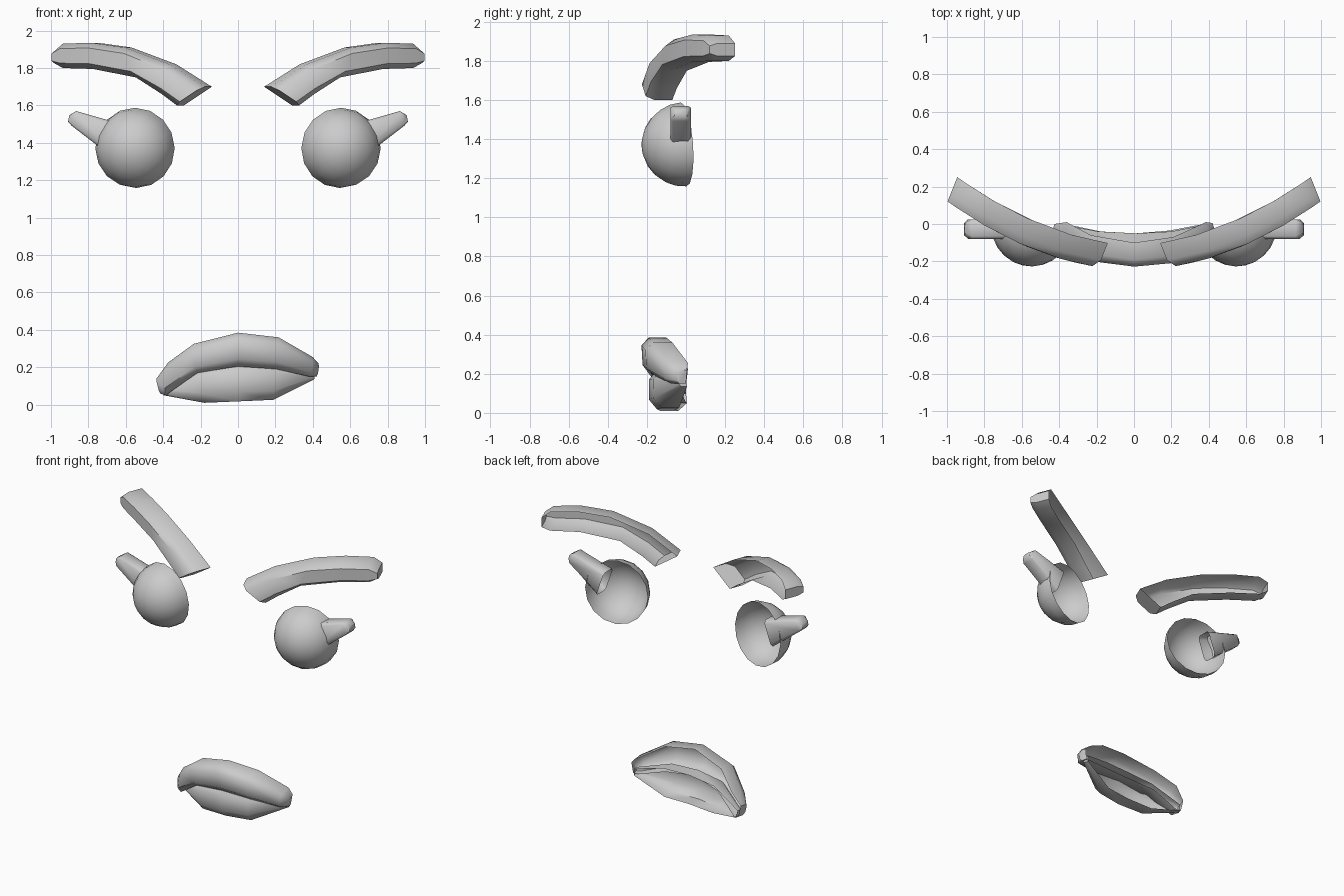
import bpy, bmesh, math
from mathutils import Vector, Matrix

if "Cube" in bpy.data.objects:
    bpy.data.objects.remove(bpy.data.objects["Cube"])


def finish(name, bm, angle=50):
    bmesh.ops.recalc_face_normals(bm, faces=bm.faces)
    me = bpy.data.meshes.new(name)
    bm.to_mesh(me)
    bm.free()
    ob = bpy.data.objects.new(name, me)
    bpy.context.collection.objects.link(ob)
    bpy.ops.object.select_all(action='DESELECT')
    ob.select_set(True)
    bpy.context.view_layer.objects.active = ob
    bpy.ops.object.shade_smooth_by_angle(angle=math.radians(angle))
    return ob


def mirrored(ob, name):
    """Copy a part to the other side of x = 0."""
    me = ob.data.copy()
    me.transform(Matrix.Scale(-1, 4, (1, 0, 0)))
    me.flip_normals()
    bpy.context.collection.objects.link(bpy.data.objects.new(name, me))


def channel(name, stations, inset=0.2):
    """Open-backed bar: each station is (back top, back bottom, depth vector)."""
    bm = bmesh.new()
    rings = []
    for top, bottom, depth in stations:
        t, b, d = Vector(top), Vector(bottom), Vector(depth)
        ring = [t, t + d * 0.7, t.lerp(b, inset) + d, b.lerp(t, inset) + d, b + d * 0.7, b]
        rings.append([bm.verts.new(p) for p in ring])
    for a, b in zip(rings, rings[1:]):
        for i in range(5):
            bm.faces.new((a[i], a[i + 1], b[i + 1], b[i]))
    bm.faces.new(rings[0])
    bm.faces.new(rings[-1][::-1])
    return finish(name, bm)


# Eyebrows: curved bars sweeping back towards the temples
def brow_y(x):
    return -0.1 + 0.286 * (x - 0.15) + 0.349 * (x - 0.15) * (x - 0.5)


brow = []
for tx, tz, bx, bz in [(0.14, 1.70, 0.29, 1.60), (0.33, 1.82, 0.37, 1.66),
                       (0.57, 1.91, 0.51, 1.75), (0.75, 1.935, 0.74, 1.795),
                       (0.90, 1.93, 0.90, 1.80), (0.945, 1.89, 0.945, 1.825)]:
    brow.append(((tx, brow_y(tx), tz), (bx, brow_y(bx), bz), (0.052, -0.13, 0)))
right_brow = channel("eyebrow_right", brow)
mirrored(right_brow, "eyebrow_left")

# Eyes: open half spheres turned slightly outwards
bm = bmesh.new()
bmesh.ops.create_uvsphere(bm, u_segments=16, v_segments=12, radius=0.215)
bmesh.ops.delete(bm, geom=[v for v in bm.verts if v.co.z < -0.01], context='VERTS')
turn = Matrix.Rotation(math.radians(13), 4, 'Z') @ Matrix.Rotation(math.radians(94), 4, 'X')
bm.transform(Matrix.Translation((0.548, -0.012, 1.373)) @ turn)
right_eye = finish("eye_right", bm)
mirrored(right_eye, "eye_left")

# Eyelashes: tapered pegs, open at the end inside the eye
bm = bmesh.new()
rings = []
for tx, tz, bx, bz, m in [(0.62, 1.50, 0.68, 1.33, 0), (0.865, 1.57, 0.89, 1.492, 0),
                          (0.902, 1.548, 0.909, 1.513, 0.02)]:
    y0, y1, c = -0.08 + m, 0.025 - m, 0.015
    t, b = Vector((tx, 0, tz)), Vector((bx, 0, bz))
    ring = []
    for k, y in [(0.0, y1 - c), (0.12, y1), (0.88, y1), (1.0, y1 - c),
                 (1.0, y0 + c), (0.88, y0), (0.12, y0), (0.0, y0 + c)]:
        p = t.lerp(b, k)
        p.y = y
        ring.append(bm.verts.new(p))
    rings.append(ring)
for a, b in zip(rings, rings[1:]):
    for i in range(8):
        j = (i + 1) % 8
        bm.faces.new((a[i], a[j], b[j], b[i]))
bm.faces.new(rings[-1])
right_lash = finish("eyelash_right", bm)
mirrored(right_lash, "eyelash_left")

# Mouth: lopsided upper lip overhanging the lower lip, both hollow behind
channel("upper_lip", [
    ((-0.425, 0.0, 0.14), (-0.405, 0.0, 0.06), (-0.015, -0.05, 0)),
    ((-0.36, 0.01, 0.225), (-0.375, 0.0, 0.05), (-0.02, -0.11, 0)),
    ((-0.23, -0.06, 0.325), (-0.21, -0.05, 0.17), (-0.01, -0.14, 0)),
    ((0.0, -0.10, 0.385), (0.0, -0.09, 0.205), (0, -0.13, 0)),
    ((0.21, -0.07, 0.36), (0.2, -0.06, 0.19), (0.01, -0.14, 0)),
    ((0.385, 0.01, 0.255), (0.37, 0.0, 0.15), (0.02, -0.11, 0)),
    ((0.42, 0.005, 0.22), (0.41, 0.0, 0.15), (0.015, -0.05, 0))], 0.22)

channel("lower_lip", [
    ((-0.40, 0.0, 0.10), (-0.39, 0.005, 0.05), (-0.01, -0.04, 0)),
    ((-0.19, -0.04, 0.20), (-0.18, -0.04, 0.01), (0, -0.13, 0)),
    ((0.01, -0.05, 0.22), (0.01, -0.05, 0.018), (0, -0.14, 0)),
    ((0.2, -0.04, 0.22), (0.19, -0.035, 0.026), (0, -0.13, 0)),
    ((0.40, 0.0, 0.18), (0.40, 0.005, 0.135), (0.01, -0.04, 0))], 0.25)
